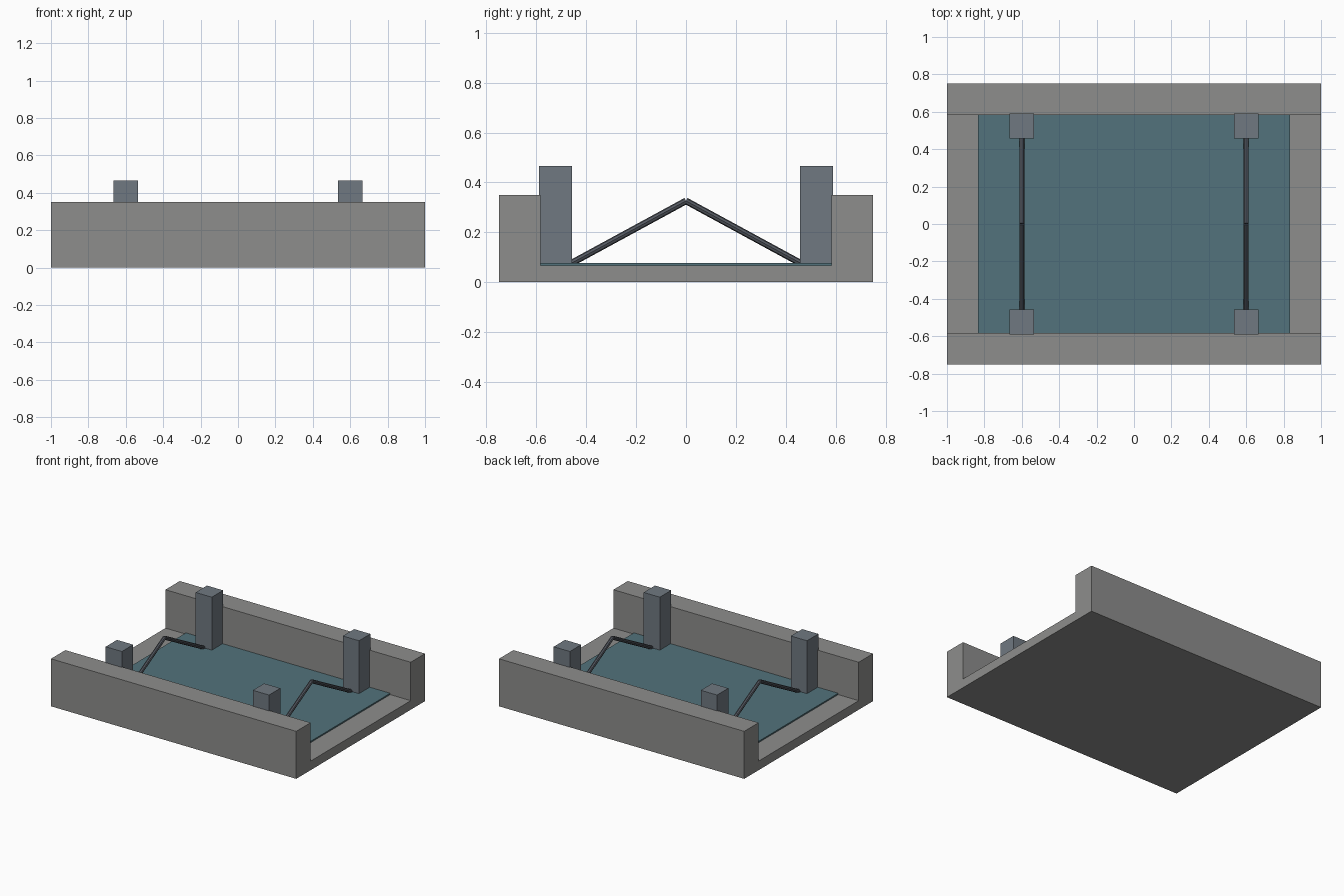
import bpy
from mathutils import Vector

if "Cube" in bpy.data.objects:
    bpy.data.objects.remove(bpy.data.objects["Cube"])


def material(name, rgb):
    m = bpy.data.materials.new(name)
    m.diffuse_color = (*rgb, 1)
    m.use_nodes = True
    m.node_tree.nodes["Principled BSDF"].inputs["Base Color"].default_value = m.diffuse_color
    return m


def box(name, lo, hi, mat=None):
    lo, hi = Vector(lo), Vector(hi)
    bpy.ops.mesh.primitive_cube_add(size=1, location=(lo + hi) / 2)
    o = bpy.context.object
    o.name = name
    o.scale = hi - lo
    bpy.ops.object.transform_apply(location=False, rotation=False, scale=True)
    if mat:
        o.data.materials.append(mat)
    return o


def rod(name, a, b, radius, mat):
    a, b = Vector(a), Vector(b)
    bpy.ops.mesh.primitive_cylinder_add(vertices=8, radius=radius,
                                        depth=(b - a).length, location=(a + b) / 2)
    o = bpy.context.object
    o.name = name
    o.rotation_euler = (b - a).to_track_quat('Z', 'Y').to_euler()
    o.data.materials.append(mat)
    return o


stone = material("stone", (0.27, 0.27, 0.265))
water = material("water", (0.085, 0.17, 0.2))
steel = material("steel", (0.16, 0.19, 0.22))
dark = material("dark_metal", (0.09, 0.1, 0.12))

# Trough: floor slab and two side walls
FLOOR = 0.067
box("floor_slab", (-1, -0.75, 0), (1, 0.75, FLOOR), stone)
for s, side in ((-1, "front"), (1, "back")):
    y0, y1 = sorted((s * 0.583, s * 0.75))
    box(side + "_wall", (-1, y0, 0), (1, y1, 0.35), stone)

# Sheet of water on the floor
box("water", (-0.833, -0.583, FLOOR), (0.833, 0.583, 0.077), water)

# Towers along the walls and the raised two-part bars between them
for x, end in ((-0.6, "left"), (0.6, "right")):
    for s, side in ((-1, "front"), (1, "back")):
        y0, y1 = sorted((s * 0.458, s * 0.59))
        box(f"{end}_{side}_tower", (x - 0.066, y0, FLOOR), (x + 0.066, y1, 0.467), steel)
        rod(f"{end}_{side}_bar", (x, s * 0.462, 0.075), (x, 0, 0.326), 0.0133, dark)
